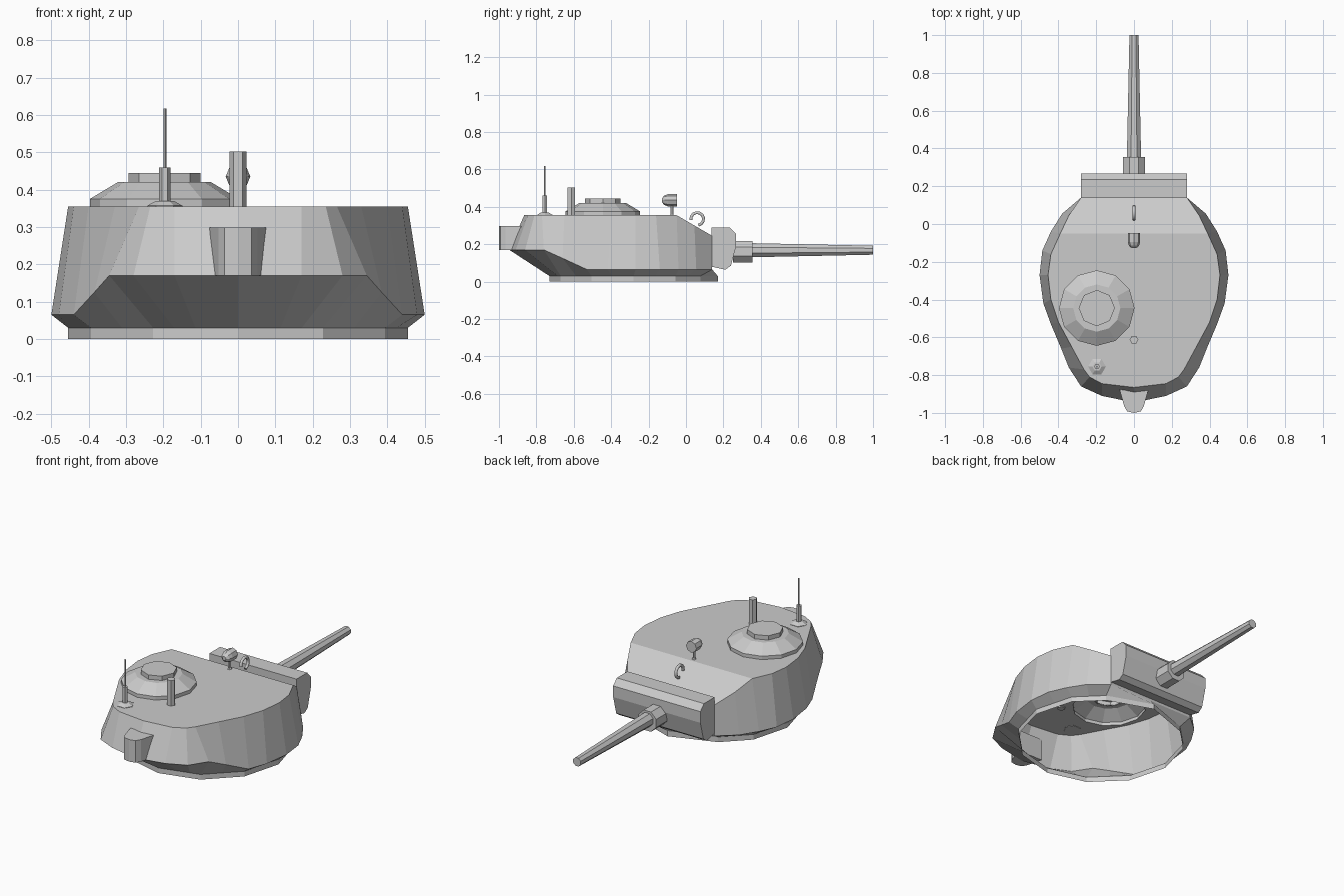
import bpy, bmesh
from math import sin, cos, pi, radians
from mathutils import Vector

if "Cube" in bpy.data.objects:
    bpy.data.objects.remove(bpy.data.objects["Cube"])

ROOF = 0.355


def finish(name, bm):
    bmesh.ops.recalc_face_normals(bm, faces=bm.faces[:])
    me = bpy.data.meshes.new(name)
    bm.to_mesh(me)
    bm.free()
    ob = bpy.data.objects.new(name, me)
    bpy.context.collection.objects.link(ob)
    return ob


def bridge(bm, a, b):
    n = len(a)
    for i in range(n):
        j = (i + 1) % n
        bm.faces.new((a[i], a[j], b[j], b[i]))


def lathe(name, profile, n, loc, axis='z', phase=0.0, caps=(True, True)):
    """Revolve (radius, height) points around the z or y axis."""
    bm = bmesh.new()
    rings = []
    for r, h in profile:
        ring = []
        for i in range(n):
            a = phase + 2 * pi * i / n
            p = (r * cos(a), r * sin(a), h) if axis == 'z' else (r * cos(a), h, r * sin(a))
            ring.append(bm.verts.new(Vector(p) + Vector(loc)))
        rings.append(ring)
    for a, b in zip(rings, rings[1:]):
        bridge(bm, a, b)
    if caps[0]:
        bm.faces.new(rings[0])
    if caps[1]:
        bm.faces.new(rings[-1])
    return finish(name, bm)


def prism(name, pts, direction):
    """Extrude a closed outline along a vector."""
    bm = bmesh.new()
    a = [bm.verts.new(p) for p in pts]
    b = [bm.verts.new(Vector(p) + Vector(direction)) for p in pts]
    bm.faces.new(a)
    bm.faces.new(b)
    bridge(bm, a, b)
    return finish(name, bm)


# Turret shell: half stations of roof x, y / lower edge x, y, z / ring position
STATIONS = [
    (0, .14, 0, .14, .065, 0),
    (.28, .14, .28, .14, .065, 1.2),
    (.345, .045, .38, .055, .065, 1.6),
    (.39, -.05, .44, -.04, .065, 2),
    (.44, -.16, .485, -.14, .065, 2.5),
    (.455, -.27, .5, -.27, .065, 3),
    (.44, -.40, .48, -.42, .065, 3.5),
    (.40, -.52, .44, -.53, .065, 4),
    (.33, -.65, .385, -.66, .125, 4.5),
    (.265, -.77, .345, -.76, .17, 5),
    (.235, -.81, .28, -.86, .17, 5.25),
    (.17, -.845, .17, -.91, .17, 5.5),
    (0, -.865, 0, -.945, .17, 6),
]


def ring_point(t):
    """Point on the 12-sided turret ring, t = 0 front to 6 rear."""
    k = min(int(t), 5)
    a, b = [Vector((.455 * sin(i * pi / 6), .45 * cos(i * pi / 6) - .28)) for i in (k, k + 1)]
    return a.lerp(b, t - k)


CUPOLA = Vector((-.197, -.445, 0))
bm = bmesh.new()
loops = [[], [], [], []]
sides = [(s, 1) for s in STATIONS] + [(s, -1) for s in STATIONS[-2:0:-1]]
for (rx, ry, mx, my, mz, t), s in sides:
    rp = ring_point(t)
    rz = ROOF - max(0, ry + .05) * .58
    pts = [(s * rx, ry, rz), (s * mx, my, mz), (s * rp.x, rp.y, .03), (s * rp.x, rp.y, 0)]
    for loop, p in zip(loops, pts):
        loop.append(bm.verts.new(p))
for a, b in zip(loops, loops[1:]):
    bridge(bm, a, b)
top = loops[0]
# sloped front roof plate
bm.faces.new(top[-3:] + top[:4])
# flat roof with the hatch opening
hole = [bm.verts.new(CUPOLA + Vector((.198 * cos(i * pi / 6), .198 * sin(i * pi / 6), ROOF)))
        for i in range(12)]
flat = top[3:-2]
edges = []
for loop in (flat, hole):
    for i, v in enumerate(loop):
        w = loop[(i + 1) % len(loop)]
        edges.append(bm.edges.get((v, w)) or bm.edges.new((v, w)))
bmesh.ops.triangle_fill(bm, edges=edges, use_beauty=True, normal=(0, 0, 1))
finish("turret_shell", bm)

# Rear box
half = [(.078, -.87), (.052, -.965), (.036, -.992)]
plan = half + [(0, -1)] + [(-x, y) for x, y in reversed(half)]
prism("rear_box", [(x, y, .17) for x, y in plan], (0, 0, .128))

# Gun shield
side = [(.137, .08), (.137, .289), (.235, .289), (.268, .255), (.268, .19), (.24, .085), (.21, .064)]
prism("gun_shield", [(-.28, y, z) for y, z in side], (.56, 0, 0))

# Gun
lathe("gun_collar", [(.062, .25), (.062, .355)], 8, (0, 0, .16), 'y', pi / 8)
lathe("gun_barrel", [(.041, .34), (.026, 1.0)], 8, (0, 0, .168), 'y', pi / 8)

# Cupola and hatch
lathe("cupola", [(.2, ROOF), (.2, .375), (.125, .42), (.088, .42)], 12, CUPOLA, caps=(False, False))
lathe("cupola_hatch", [(.096, .418), (.096, .445)], 8, CUPOLA, caps=(False, True))

# Roof tube
lathe("roof_tube", [(.023, .35), (.023, .502)], 6, (0, -.613, 0))

# Aerial
AERIAL = (-.196, -.755, 0)
lathe("aerial_base", [(.047, .352), (.047, .357), (.024, .37)], 6, AERIAL)
lathe("aerial_post", [(.015, .36), (.015, .46)], 6, AERIAL)
lathe("aerial_rod", [(.004, .455), (.004, .617)], 6, AERIAL)

# Roof lamp on a stem
lathe("lamp", [(.012, -.128), (.026, -.115), (.033, -.095), (.033, -.048)], 8, (0, 0, .435), 'y')
lathe("lamp_stem", [(.018, .345), (.008, .362), (.008, .41)], 6, (0, -.075, 0))

# Lifting hook, an open loop standing on the sloped plate
cu = bpy.data.curves.new("lifting_hook", 'CURVE')
cu.dimensions = '3D'
cu.bevel_depth = .009
cu.bevel_resolution = 1
cu.use_fill_caps = True
sp = cu.splines.new('POLY')
sp.points.add(9)
for i, p in enumerate(sp.points):
    a = radians(-80 + 270 * i / 9)
    p.co = (0, .06 + .034 * cos(a), .335 + .034 * sin(a), 1)
bpy.context.collection.objects.link(bpy.data.objects.new("lifting_hook", cu))
